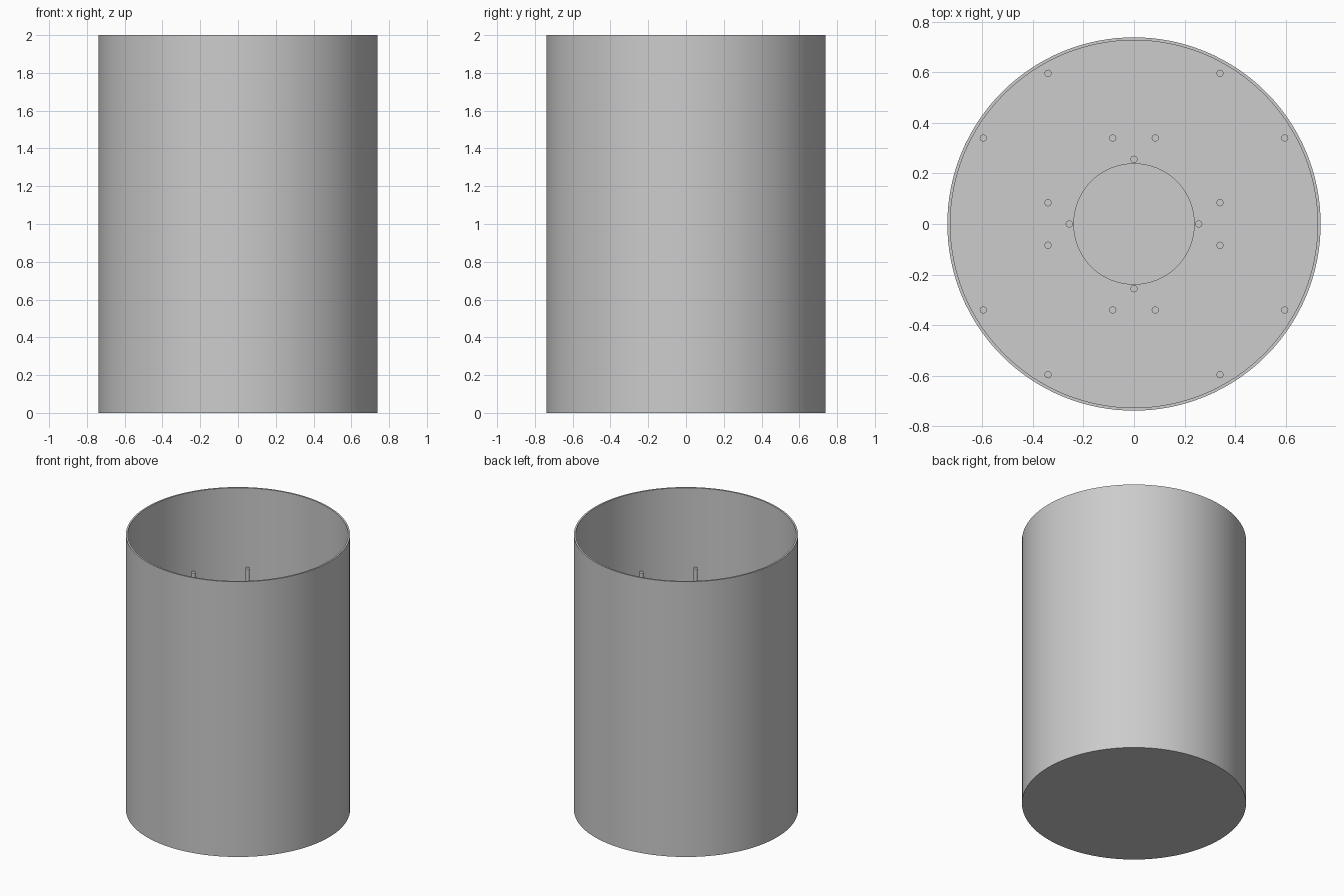
import bpy
import math

if "Cube" in bpy.data.objects:
    bpy.data.objects.remove(bpy.data.objects["Cube"], do_unlink=True)

RADIUS, WALL, HEIGHT = 0.738, 0.012, 2.0
FLOOR = 0.012
CORE_RADIUS, CORE_TOP = 0.24, 1.4
ROD_RADIUS, ROD_TOP = 0.014, 1.437
RING, SPACING = 0.256, 0.34

grey = bpy.data.materials.new("plain grey")
grey.use_nodes = True
colour = (0.604, 0.604, 0.604, 1)
grey.diffuse_color = colour
grey.node_tree.nodes["Principled BSDF"].inputs["Base Color"].default_value = colour


def smooth(obj):
    bpy.ops.object.select_all(action="DESELECT")
    obj.select_set(True)
    bpy.context.view_layer.objects.active = obj
    bpy.ops.object.shade_smooth_by_angle(angle=math.radians(30))


def lathe(name, profile, sides, x=0, y=0):
    """Revolve a (radius, z) profile; points on the axis become single vertices."""
    verts, faces, rings = [], [], []
    for r, z in profile:
        count = sides if r > 0 else 1
        start = len(verts)
        for i in range(count):
            a = math.tau * i / sides
            verts.append((r * math.cos(a), r * math.sin(a), z))
        rings.append([start + i % count for i in range(sides)])
    for low, high in zip(rings, rings[1:]):
        for i in range(sides):
            j = (i + 1) % sides
            quad = (low[i], low[j], high[j], high[i])
            faces.append(tuple(dict.fromkeys(quad)))
    mesh = bpy.data.meshes.new(name)
    mesh.from_pydata(verts, [], faces)
    mesh.materials.append(grey)
    obj = bpy.data.objects.new(name, mesh)
    obj.location = (x, y, 0)
    bpy.context.collection.objects.link(obj)
    smooth(obj)
    return obj


# Open drum with a thin wall and a closed floor
inner = RADIUS - WALL
lathe("drum", [(0, 0), (RADIUS, 0), (RADIUS, HEIGHT), (inner, HEIGHT),
               (inner, FLOOR), (0, FLOOR)], 128)

# Solid core standing in the middle slot
lathe("core", [(0, FLOOR), (CORE_RADIUS, FLOOR), (CORE_RADIUS, CORE_TOP),
               (0, CORE_TOP)], 96)

# Five slots, each marked out by four upright guide rods
slots = [(0, 0)] + [(sx * SPACING, sy * SPACING) for sx in (-1, 1) for sy in (-1, 1)]
for s, (cx, cy) in enumerate(slots):
    for k in range(4):
        a = math.pi / 2 * k
        lathe(f"guide_rod_{s + 1}_{k + 1}",
              [(0, FLOOR), (ROD_RADIUS, FLOOR), (ROD_RADIUS, ROD_TOP), (0, ROD_TOP)],
              24, cx + RING * math.cos(a), cy + RING * math.sin(a))
